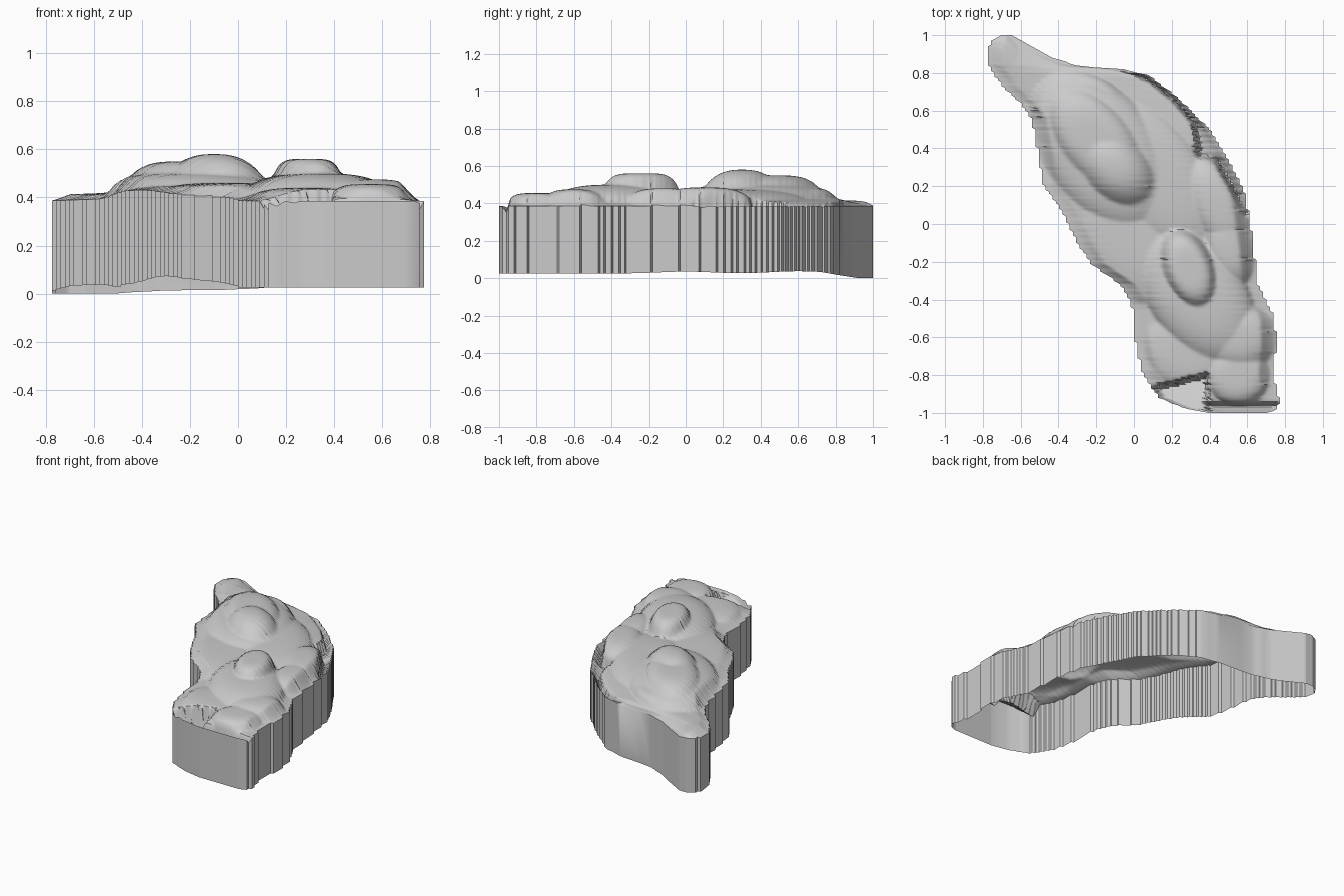
import bpy, bmesh, math

if "Cube" in bpy.data.objects:
    bpy.data.objects.remove(bpy.data.objects["Cube"])

# West and east edges of the plan as (x, y), north to south
WEST = [(-.70, 1), (-.76, .965), (-.77, .92), (-.77, .84), (-.69, .72), (-.60, .64),
        (-.54, .55), (-.51, .39), (-.48, .21), (-.37, .05), (-.31, -.08),
        (-.23, -.21), (-.07, -.32), (-.01, -.43), (0, -.58), (.04, -.78),
        (.13, -.92), (.27, -.975), (.40, -1)]
EAST = [(-.65, 1), (-.61, .975), (-.44, .886), (-.30, .835), (-.07, .822),
        (.08, .786), (.24, .66), (.40, .50), (.50, .34), (.59, .16),
        (.625, -.06), (.655, -.32), (.745, -.50), (.75, -.66), (.735, -.80),
        (.77, -.94), (.755, -.98), (.71, -1)]
# Inner edge of the sunken ledge along the north-east rim
LEDGE = [(-.02, .80), (.10, .74), (.22, .64), (.32, .52), (.34, .36), (.43, .34),
         (.51, .20), (.59, .05)]

# Rounded terraces: centre x, y, half length, half width, axis angle, top z, steepness
MOUNDS = [(-.18, .39, .49, .31, -54, .505, 4), (-.20, .44, .36, .21, -50, .55, 4),
          (-.10, .30, .27, .19, -45, .58, 2.5), (.29, -.24, .23, .14, -68, .56, 5),
          (.33, -.37, .42, .26, -55, .50, 3), (.56, -.60, .20, .18, 0, .475, 3),
          (.55, -.80, .17, .16, 0, .455, 4), (.44, .10, .28, .15, -65, .485, 3),
          (.50, -.12, .22, .13, -75, .48, 3), (.10, .25, .50, .27, -55, .475, 3),
          (-.20, .66, .20, .12, -30, .48, 4), (-.66, .86, .24, .09, -50, .415, 2),
          (-.05, -.05, .45, .26, -55, .46, 3), (.28, -.68, .26, .20, -40, .44, 3)]


def edge_x(points, y):
    for (x0, y0), (x1, y1) in zip(points, points[1:]):
        if y1 <= y <= y0:
            return x0 + (x1 - x0) * (y0 - y) / (y0 - y1)
    return points[-1][0]


def ledge_drop(x, y, e):
    # sunken ledges fall away from the rim: north-east side, then south end
    if .05 < y < .80:
        inner = edge_x(LEDGE, y)
        if x > inner:
            return .08 * (e - x) / max(e - inner, .02)
    south = -.87 + .25 * max(0, x - .1) if x < .39 else -.95
    if y < south:
        return .12 * (y + 1) / (south + 1)
    return None


def top_z(x, y):
    w, e = edge_x(WEST, y), edge_x(EAST, y)
    u = max(0, min(1, (x - w) / max(e - w, .01)))
    # the west rim stands a little higher than the east one
    west_lift = .045 * math.exp(-((y - .1) / .4) ** 2) * (1 - u)
    ends = min(1, (1 - abs(y)) / .2)
    base = .385 + west_lift
    rim = max(0, min(1, 12 * min(x - w, e - x) + .1))
    drop = ledge_drop(x, y, e)
    if drop is not None:
        return base - max(0, drop) * min(1, 2 * rim)
    z = base + .04 * (4 * u * (1 - u)) ** .6 * ends
    for cx, cy, a, b, ang, top, p in MOUNDS:
        c, s = math.cos(math.radians(ang)), math.sin(math.radians(ang))
        dx, dy = x - cx, y - cy
        d = math.hypot((dx * c + dy * s) / a, (dy * c - dx * s) / b)
        if d < 1:
            z = max(z, .39 + (top - .39) * (1 - d ** p) ** .6)
    # rim settles back to wall height
    return base + (z - base) * rim


def bottom_z(x, y, west):
    z = .025 + .012 * math.exp(-((y - .6) / .2) ** 2) + .01 * math.exp(-(y / .2) ** 2)
    if west:
        z += .04 * math.exp(-((y + .12) / .25) ** 2)
    return z - .025 * max(0, min(1, (y - .72) / .2))


def make(name, bm, angle):
    bmesh.ops.recalc_face_normals(bm, faces=bm.faces)
    me = bpy.data.meshes.new(name)
    bm.to_mesh(me)
    bm.free()
    ob = bpy.data.objects.new(name, me)
    bpy.context.collection.objects.link(ob)
    bpy.context.view_layer.objects.active = ob
    ob.select_set(True)
    bpy.ops.object.shade_smooth_by_angle(angle=math.radians(angle))
    ob.select_set(False)


# Plan edges broken into small stair steps
ROWS, COLS, STEP = 200, 90, .018
spans = []
for j in range(ROWS + 1):
    y = 1 - 2 * j / ROWS
    w, e = edge_x(WEST, y), edge_x(EAST, y)
    spans.append((y, round(w / STEP) * STEP, round(e / STEP) * STEP))

# Top surface and skirt in one open-bottomed shell
bm = bmesh.new()
grid = []
for y, w, e in spans:
    xs = [w + (e - w) * i / COLS for i in range(COLS + 1)]
    grid.append([bm.verts.new((x, y, top_z(x, y))) for x in xs])
for a, b in zip(grid, grid[1:]):
    for i in range(COLS):
        bm.faces.new((a[i], b[i], b[i + 1], a[i + 1]))

# Soften the terrace steps, keeping the rim
inside = [v for row in grid[1:-1] for v in row[1:-1]]
for _ in range(2):
    bmesh.ops.smooth_vert(bm, verts=inside, factor=.5, use_axis_z=True)

loop = [(r[0], True) for r in grid] + [(v, False) for v in grid[-1][1:]]
loop += [(r[-1], False) for r in reversed(grid[:-1])]
loop += [(v, False) for v in reversed(grid[0][1:-1])]
feet = [bm.verts.new((v.co.x, v.co.y, bottom_z(v.co.x, v.co.y, west)))
        for v, west in loop]
for k in range(len(loop)):
    m = (k + 1) % len(loop)
    bm.faces.new((loop[k][0], loop[m][0], feet[m], feet[k]))
make("rock_slab_shell", bm, 40)
